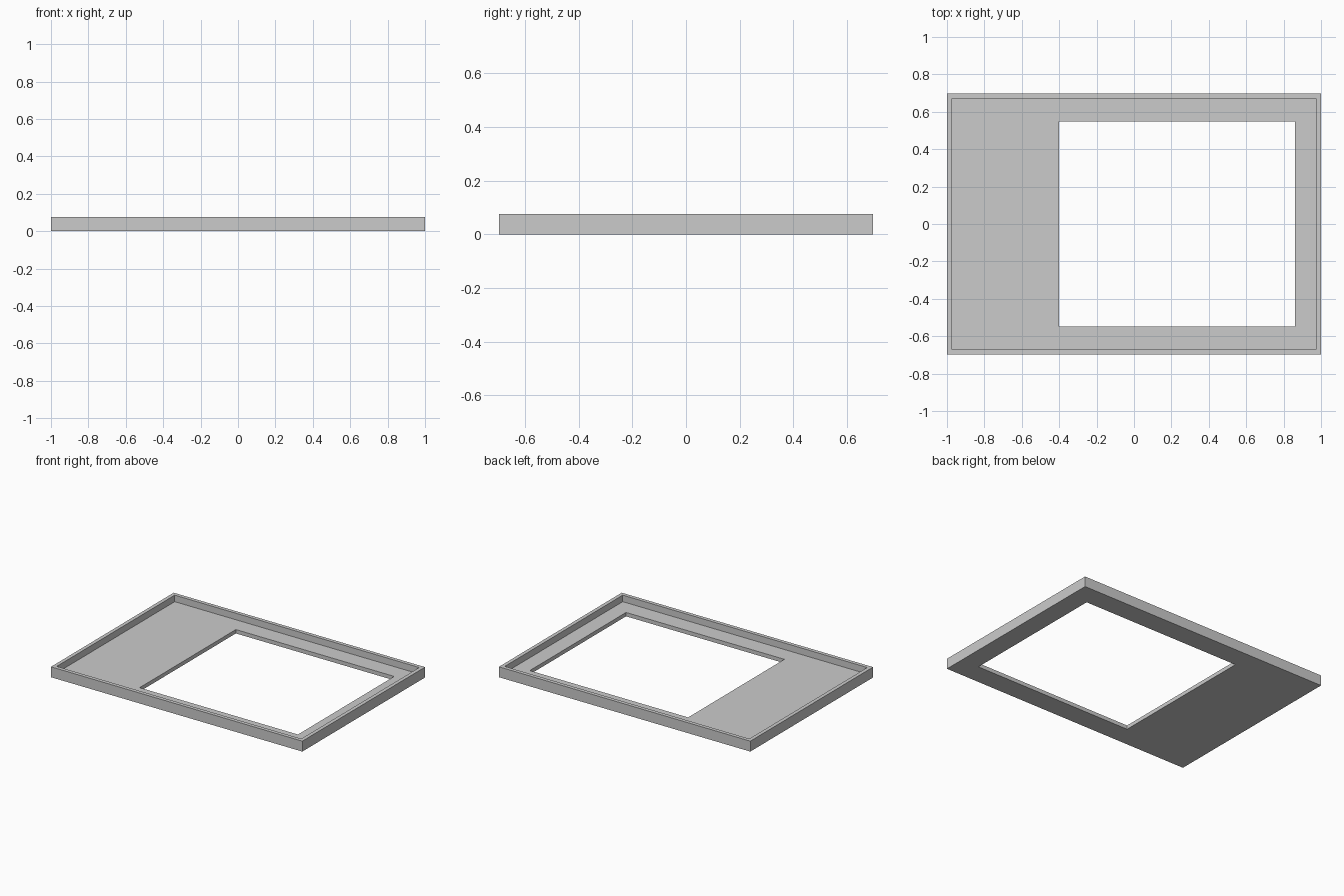
import bpy
import bmesh

cube = bpy.data.objects.get("Cube")
if cube:
    bpy.data.objects.remove(cube, do_unlink=True)

# Single grey finish
grey = bpy.data.materials.new("plain_grey")
grey.use_nodes = True
colour = (0.6, 0.6, 0.6, 1)
grey.diffuse_color = colour
grey.node_tree.nodes["Principled BSDF"].inputs["Base Color"].default_value = colour

WIDTH, DEPTH, HEIGHT = 2.0, 1.395, 0.075
RIM, FLOOR = 0.027, 0.028


def ring(bm, x0, x1, y, z):
    """Rectangular loop of four vertices, symmetric front to back."""
    return [bm.verts.new(p) for p in ((x0, -y, z), (x1, -y, z), (x1, y, z), (x0, y, z))]


# Tray section: outer wall, rim, recessed floor and offset window
X, Y = WIDTH / 2, DEPTH / 2
outer = (-X, X, Y)
inner = (-X + RIM, X - RIM, Y - RIM)
window = (-0.40, 0.86, 0.547)
section = [(outer, 0), (outer, HEIGHT), (inner, HEIGHT),
           (inner, FLOOR), (window, FLOOR), (window, 0)]

bm = bmesh.new()
rings = [ring(bm, *rect, z) for rect, z in section]
for a, b in zip(rings, rings[1:] + rings[:1]):
    for i in range(4):
        j = (i + 1) % 4
        bm.faces.new((a[i], a[j], b[j], b[i]))
bmesh.ops.recalc_face_normals(bm, faces=bm.faces)

mesh = bpy.data.meshes.new("tray_frame")
bm.to_mesh(mesh)
bm.free()
mesh.materials.append(grey)
tray = bpy.data.objects.new("tray_frame", mesh)
bpy.context.collection.objects.link(tray)
